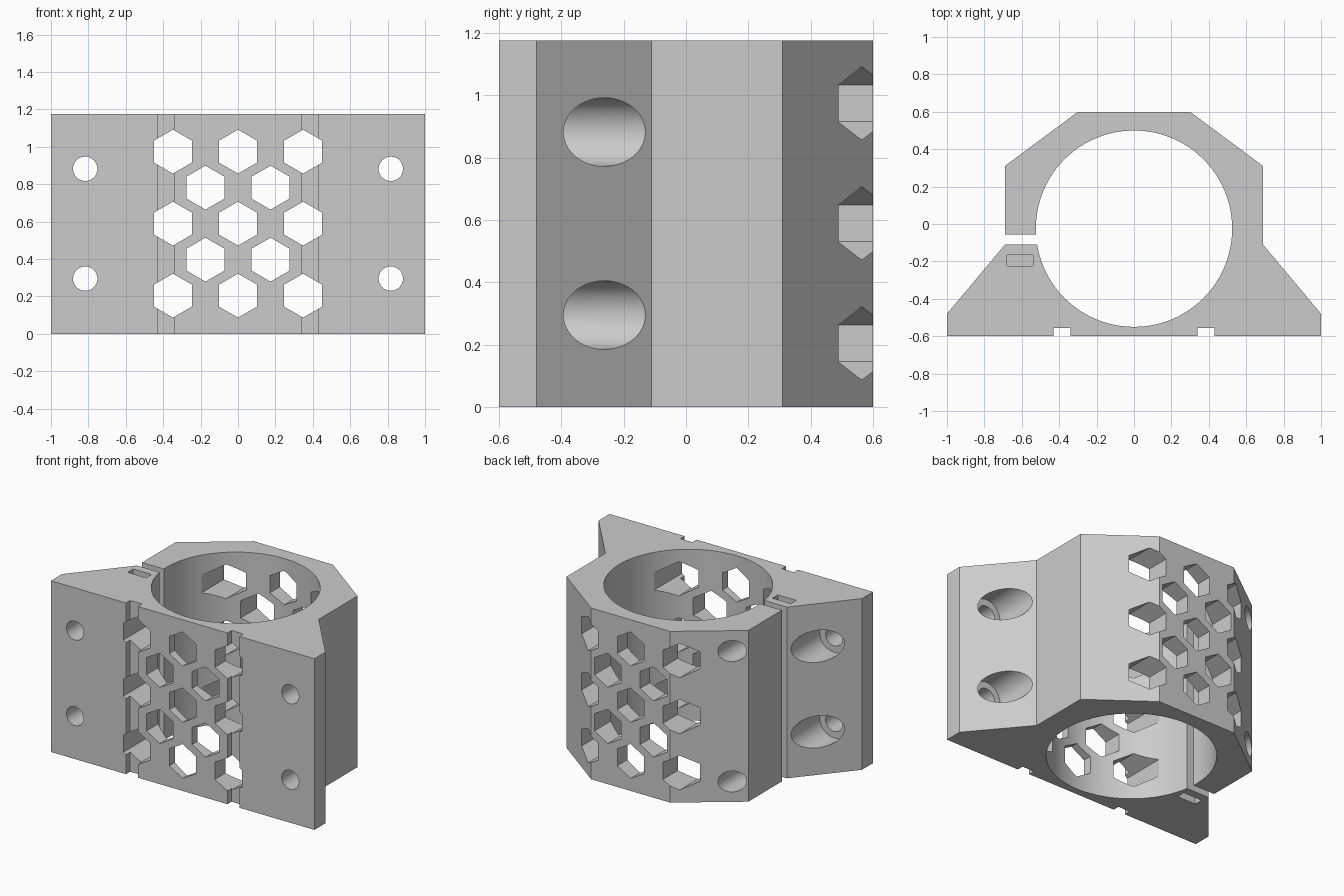
import bpy, bmesh, math

if "Cube" in bpy.data.objects:
    bpy.data.objects.remove(bpy.data.objects["Cube"], do_unlink=True)

H = 1.175        # height of the clamp
OVER = 0.1       # overshoot so cutters pass cleanly through surfaces

grey = bpy.data.materials.new("plain grey")
grey.use_nodes = True
colour = (0.6, 0.6, 0.6, 1)
grey.diffuse_color = colour
grey.node_tree.nodes["Principled BSDF"].inputs["Base Color"].default_value = colour


def prism(bm, outline, axis, lo, hi):
    """Extrude a 2D outline: (x, y) along z, or (x, z) along y."""
    def place(u, v, w):
        return (u, v, w) if axis == "z" else (u, w, v)
    bottom = [bm.verts.new(place(u, v, lo)) for u, v in outline]
    top = [bm.verts.new(place(u, v, hi)) for u, v in outline]
    n = len(outline)
    faces = [bm.faces.new(bottom[::-1]), bm.faces.new(top)]
    for i in range(n):
        j = (i + 1) % n
        faces.append(bm.faces.new((bottom[i], bottom[j], top[j], top[i])))
    bmesh.ops.recalc_face_normals(bm, faces=faces)


def circle(cx, cy, r, sides=48, turn=0.0):
    angles = [turn + math.tau * i / sides for i in range(sides)]
    return [(cx + r * math.cos(a), cy + r * math.sin(a)) for a in angles]


def rect(x0, x1, y0, y1):
    return [(x0, y0), (x1, y0), (x1, y1), (x0, y1)]


def make_object(name, solids):
    bm = bmesh.new()
    for solid in solids:
        prism(bm, *solid)
    mesh = bpy.data.meshes.new(name)
    bm.to_mesh(mesh)
    bm.free()
    mesh.materials.append(grey)
    obj = bpy.data.objects.new(name, mesh)
    bpy.context.collection.objects.link(obj)
    return obj


# Clamp body: mirrored outline with flared mounting feet
half = [(1, -0.6), (1, -0.48), (0.69, -0.11), (0.69, 0.31), (0.3, 0.6)]
outline = half + [(-x, y) for x, y in reversed(half)]
body = make_object("clamp_body", [(outline, "z", 0, H)])

# Round bore through the middle
bore = [(circle(0, -0.025, 0.525, 96), "z", -OVER, H + OVER)]

# Split in the side wall and two strap grooves in the front
grooves = [(rect(-0.8, -0.45, -0.11, -0.055), "z", -OVER, H + OVER)]
for x0, x1 in ((-0.43, -0.34), (0.34, 0.43)):
    grooves.append((rect(x0, x1, -0.7, -0.555), "z", -OVER, H + OVER))

# Staggered honeycomb windows, front to back
windows = []
for row in range(5):
    columns = (-0.5, 0.5) if row % 2 else (-1, 0, 1)
    for c in columns:
        hexagon = circle(c * 0.348, 0.204 + row * 0.1925, 0.1175, 6, math.pi / 6)
        windows.append((hexagon, "y", -0.8, 0.8))

# Mounting holes with wide recesses, clamp screws with head recesses, nut pockets
shafts, recesses, pockets = [], [], []
for x in (-0.817, 0.817):
    for z in (0.295, 0.882):
        shafts.append((circle(x, z, 0.065), "y", -0.7, -0.3))
        recesses.append((circle(x, z, 0.11), "y", -0.44, 0.0))
for z in (0.14, H - 0.14):
    shafts.append((circle(-0.61, z, 0.04, 32), "y", -0.27, 0.3))
    recesses.append((circle(-0.61, z, 0.072, 32), "y", 0.12, 0.7))
for lo, hi in ((-OVER, 0.21), (H - 0.21, H + OVER)):
    pockets.append((rect(-0.68, -0.54, -0.225, -0.165), "z", lo, hi))

# Cut every group from the body
bpy.context.view_layer.objects.active = body
groups = {"bore": bore, "grooves": grooves, "windows": windows,
          "recesses": recesses, "shafts": shafts, "pockets": pockets}
for name, solids in groups.items():
    cutter = make_object(name + "_cutter", solids)
    cutter.hide_render = True
    mod = body.modifiers.new(name, "BOOLEAN")
    mod.operation = "DIFFERENCE"
    mod.solver = "EXACT"
    mod.object = cutter
    bpy.ops.object.modifier_apply(modifier=mod.name)
    bpy.data.objects.remove(cutter, do_unlink=True)

# Smooth the round holes, keep the edges sharp
bpy.ops.object.select_all(action="DESELECT")
body.select_set(True)
bpy.ops.object.shade_smooth_by_angle(angle=math.radians(25))
